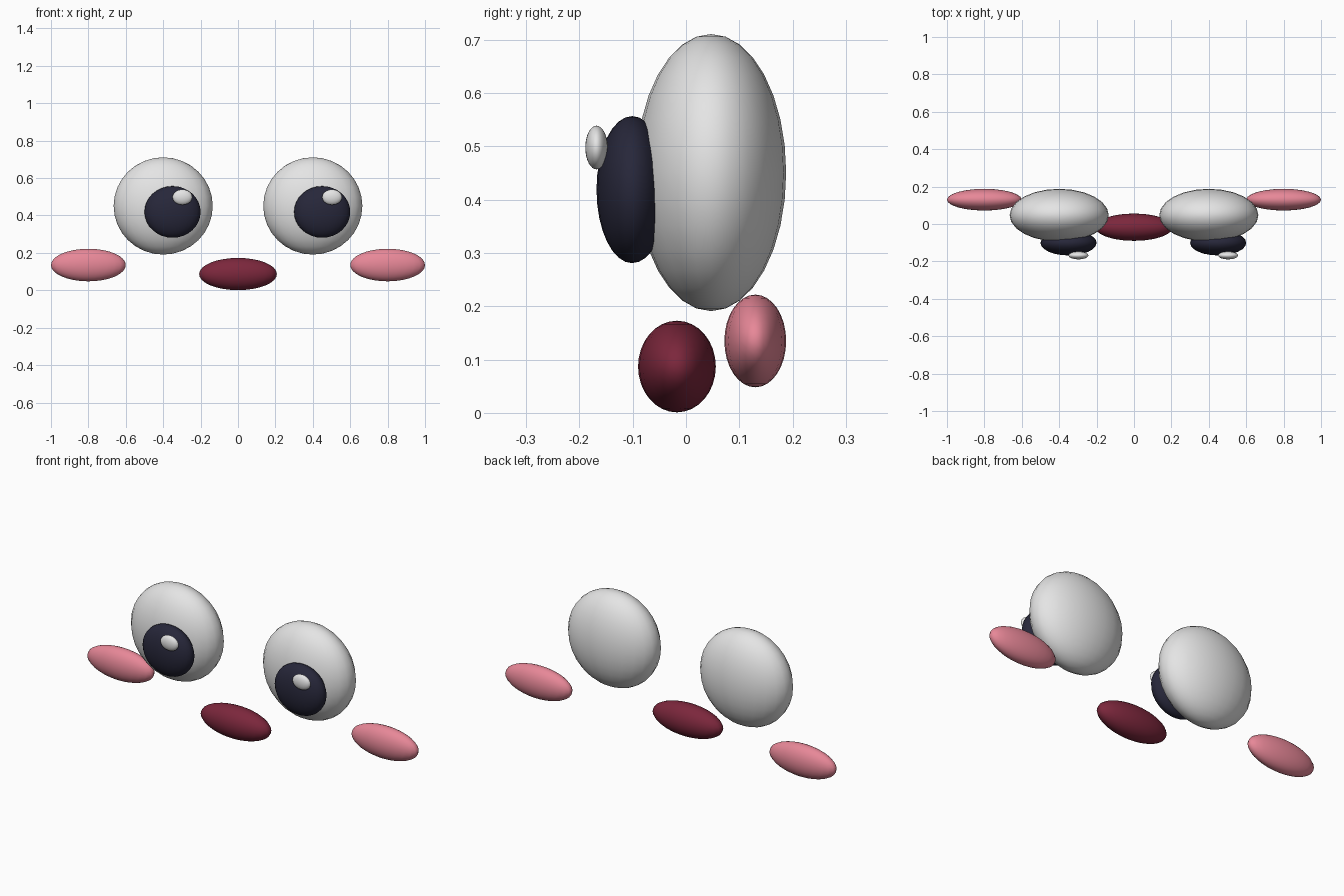
import bpy

if "Cube" in bpy.data.objects:
    bpy.data.objects.remove(bpy.data.objects["Cube"])


def material(name, rgb):
    m = bpy.data.materials.new(name)
    m.diffuse_color = (*rgb, 1)
    m.use_nodes = True
    m.node_tree.nodes["Principled BSDF"].inputs["Base Color"].default_value = m.diffuse_color
    return m


WHITE = material("soft white", (0.78, 0.78, 0.78))
NAVY = material("dark navy", (0.02, 0.02, 0.042))
WINE = material("wine red", (0.2, 0.02, 0.045))
PINK = material("blush pink", (0.82, 0.25, 0.32))


def ellipsoid(name, centre, radii, mat):
    bpy.ops.mesh.primitive_uv_sphere_add(segments=24, ring_count=16, radius=1, location=centre)
    ob = bpy.context.object
    ob.name = name
    ob.scale = radii
    bpy.ops.object.transform_apply(location=False, rotation=False, scale=True)
    ob.data.materials.append(mat)
    bpy.ops.object.shade_smooth()
    return ob


for side, s in (("left", -1), ("right", 1)):
    x = 0.4 * s
    # Eyeball, with pupil and glint both shifted the same way
    ellipsoid(side + "_eyeball", (x, 0.047, 0.451), (0.265, 0.141, 0.26), WHITE)
    ellipsoid(side + "_pupil", (x + 0.05, -0.101, 0.419), (0.15, 0.067, 0.138), NAVY)
    ellipsoid(side + "_glint", (x + 0.103, -0.168, 0.498), (0.053, 0.021, 0.041), WHITE)
    # Cheek
    ellipsoid(side + "_cheek", (0.8 * s, 0.13, 0.135), (0.2, 0.058, 0.087), PINK)

# Mouth
ellipsoid("mouth", (0, -0.017, 0.087), (0.208, 0.073, 0.086), WINE)
